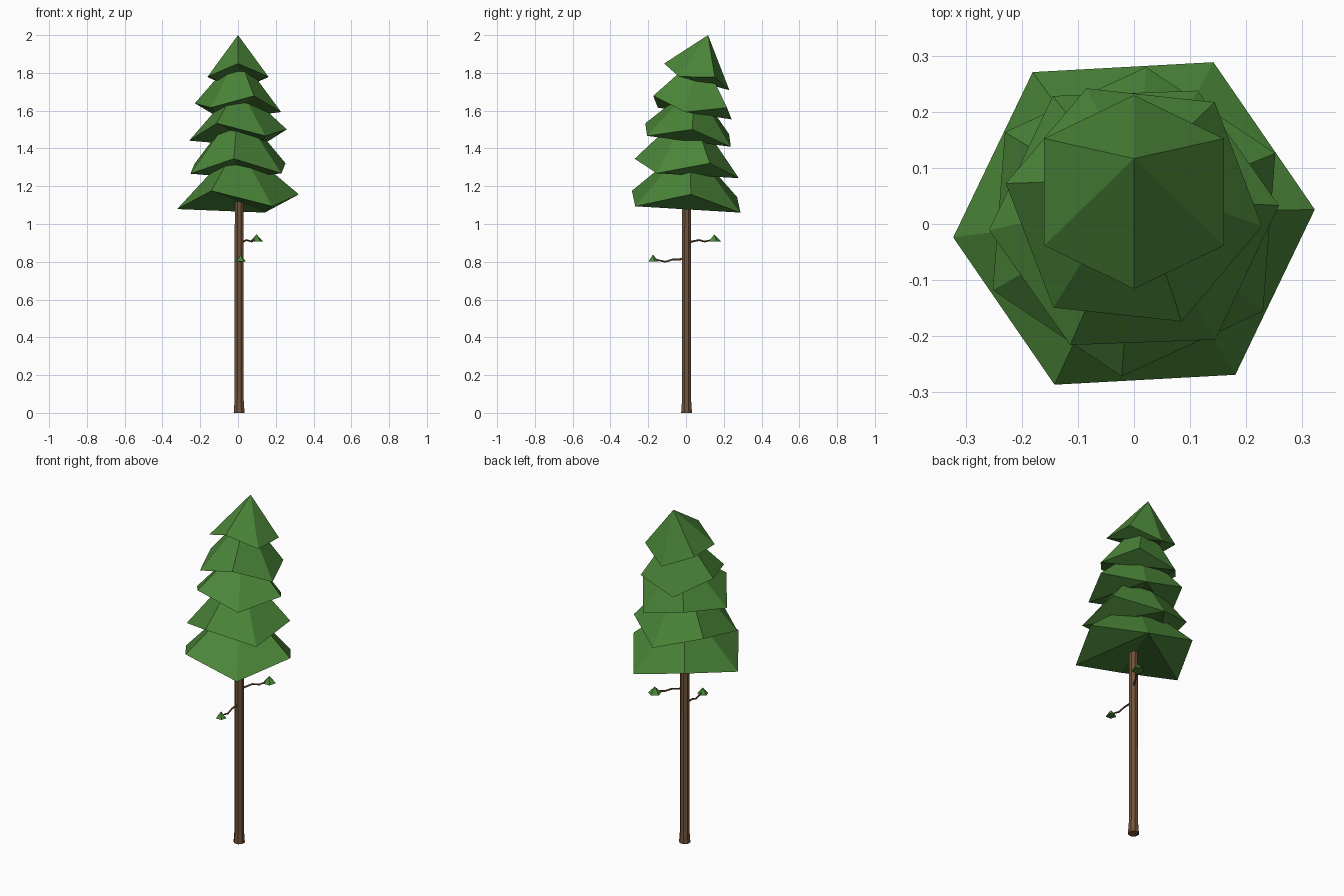
import bpy, bmesh, math
from mathutils import Vector, Matrix

if "Cube" in bpy.data.objects:
    bpy.data.objects.remove(bpy.data.objects["Cube"])


def material(name, color):
    m = bpy.data.materials.new(name)
    m.diffuse_color = color
    m.use_nodes = True
    m.node_tree.nodes["Principled BSDF"].inputs["Base Color"].default_value = m.diffuse_color
    return m


GREEN = material("needles", (0.07, 0.235, 0.04, 1))
BROWN = material("bark", (0.17, 0.09, 0.045, 1))


def finish(name, bm, mat):
    bmesh.ops.recalc_face_normals(bm, faces=bm.faces)
    me = bpy.data.meshes.new(name)
    bm.to_mesh(me)
    bm.free()
    me.materials.append(mat)
    ob = bpy.data.objects.new(name, me)
    bpy.context.collection.objects.link(ob)
    return ob


def tier(name, center, r, height, angle, tilt=0.0, zigzag=0.125, n=6):
    """Tilted cone with a rim that alternates up and down."""
    bm = bmesh.new()
    apex = bm.verts.new((0, 0, height))
    rim = []
    for k in range(n):
        a = math.radians(angle + 360 * k / n)
        rim.append(bm.verts.new((r * math.cos(a), r * math.sin(a),
                                 r * zigzag * (1 if k % 2 == 0 else -1))))
    for k in range(n):
        bm.faces.new((apex, rim[k], rim[(k + 1) % n]))
    # underside fanned from a low rim corner
    for k in range(2, n):
        bm.faces.new((rim[1], rim[(k + 1) % n], rim[k]))
    bm.transform(Matrix.Translation(center) @ Matrix.Rotation(-math.atan(tilt), 4, 'X'))
    return finish(name, bm, GREEN)


def tube(name, points, radii, n):
    """Faceted tube along a path with a radius at each point."""
    bm = bmesh.new()
    pts = [Vector(p) for p in points]
    rings = []
    for i, p in enumerate(pts):
        d = pts[min(i + 1, len(pts) - 1)] - pts[max(i - 1, 0)]
        q = d.to_track_quat('Z', 'Y')
        rings.append([bm.verts.new(p + q @ Vector((
            radii[i] * math.cos(2 * math.pi * (k + .5) / n),
            radii[i] * math.sin(2 * math.pi * (k + .5) / n), 0))) for k in range(n)])
    for a, b in zip(rings, rings[1:]):
        for k in range(n):
            j = (k + 1) % n
            bm.faces.new((a[k], a[j], b[j], b[k]))
    bm.faces.new(rings[0])
    bm.faces.new(rings[-1])
    return finish(name, bm, BROWN)


# Foliage tiers, bottom to top: centre, radius, height, angle, tilt
tier("foliage_tier_1", (0, 0.001, 1.118), 0.323, 0.31, 4.0, 0.06)
tier("foliage_tier_2", (0, 0.004, 1.294), 0.279, 0.33, 25.5, 0.06)
tier("foliage_tier_3", (0, 0.011, 1.471), 0.259, 0.27, 4, 0.13)
tier("foliage_tier_4", (0, 0.034, 1.616), 0.231, 0.29, 51.5, 0.16)
tier("foliage_tier_5", (0, 0.057, 1.779), 0.185, 0.229, 30, 0.27)

# Trunk with flared foot
tube("trunk", [(0.006, 0.003, 0), (0.006, 0.003, 0.07), (0.006, 0.003, 1.12)],
     [0.031, 0.026, 0.025], 8)

# Side twigs with small leaf tufts
tube("front_twig", [(0.006, -0.015, 0.814), (0.008, -0.07, 0.812),
                    (0.01, -0.11, 0.800), (0.012, -0.170, 0.814)],
     [0.006, 0.005, 0.005, 0.004], 5)
tier("front_leaf_tuft", (0.013, -0.175, 0.802), 0.03, 0.036, 18, zigzag=0, n=5)
tube("back_twig", [(0.015, 0.015, 0.903), (0.045, 0.07, 0.915),
                   (0.07, 0.1, 0.907), (0.095, 0.145, 0.918)],
     [0.006, 0.005, 0.005, 0.004], 5)
tier("back_leaf_tuft", (0.098, 0.15, 0.907), 0.037, 0.038, 18, zigzag=0, n=5)
